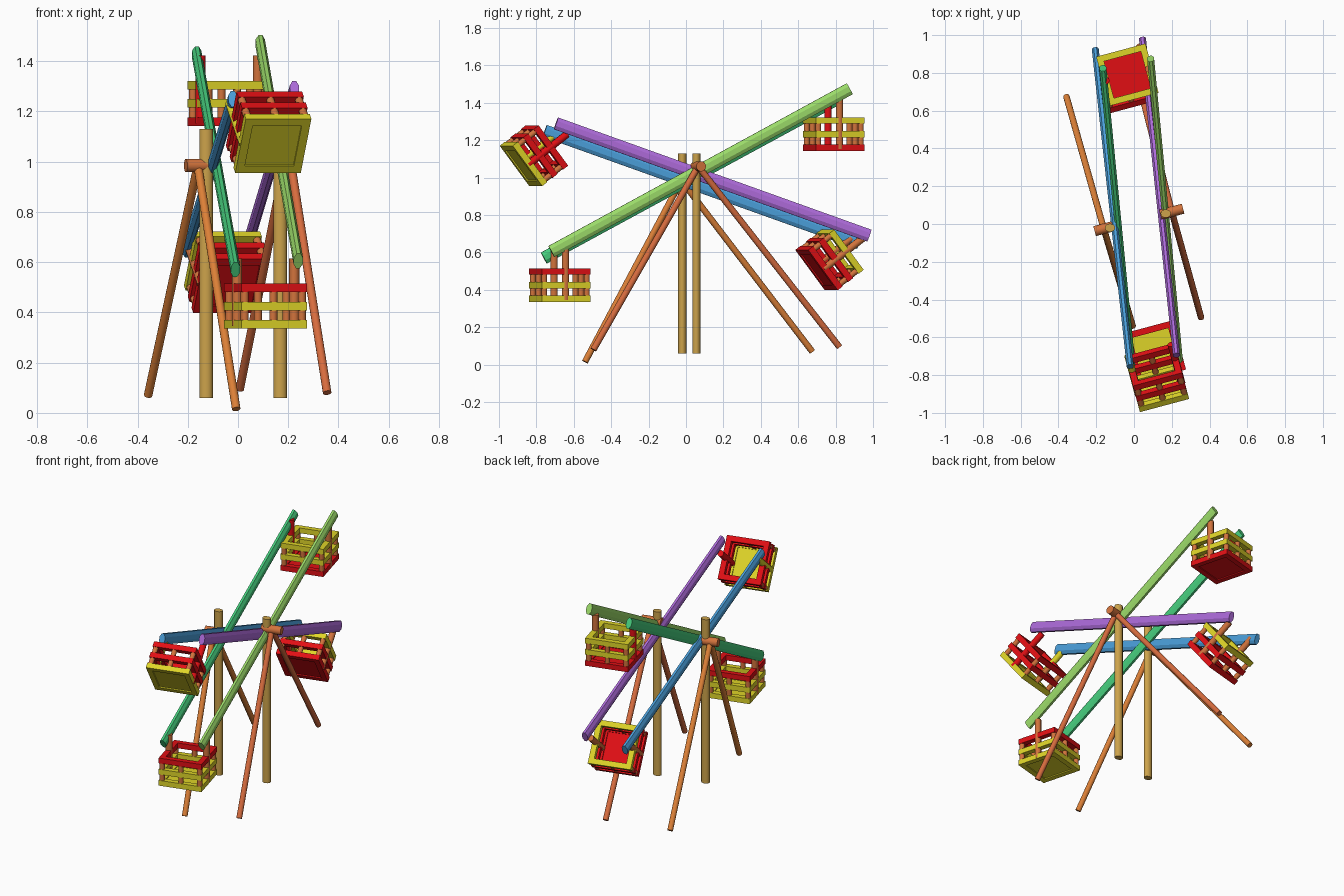
import bpy, math
from mathutils import Vector, Matrix

if "Cube" in bpy.data.objects:
    bpy.data.objects.remove(bpy.data.objects["Cube"])


def material(name, r, g, b):
    lin = [((c / 255 + 0.055) / 1.055) ** 2.4 for c in (r, g, b)]
    m = bpy.data.materials.new(name)
    m.diffuse_color = (*lin, 1)
    m.use_nodes = True
    m.node_tree.nodes["Principled BSDF"].inputs["Base Color"].default_value = m.diffuse_color
    return m


RED = material("red", 225, 15, 20)
YELLOW = material("yellow", 222, 212, 40)
TAN = material("tan wood", 205, 163, 75)
ORANGE = material("orange wood", 220, 128, 55)
RUST = material("rust wood", 215, 108, 62)
SLAT = material("slat wood", 210, 115, 60)
LIME = material("light green", 155, 218, 105)
SEA = material("sea green", 70, 205, 125)
BLUE = material("blue", 75, 160, 220)
PURPLE = material("purple", 175, 108, 220)

AXLE = Vector((0.966, 0.259, 0))      # axle direction, yawed 15 degrees


def rod(name, p, q, rx, ry, mat, sides=14, smooth=True):
    """Prism from p to q; rx is the half width sideways, ry the half height."""
    p, q = Vector(p), Vector(q)
    z = (q - p).normalized()
    side = z.cross(Vector((0, 0, 1)))
    x = side.normalized() if side.length > 0.01 else Vector((1, 0, 0))
    y = z.cross(x)
    bpy.ops.mesh.primitive_cylinder_add(vertices=sides, radius=1, depth=1)
    o = bpy.context.object
    o.name = name
    o.data.transform(Matrix.Rotation(math.pi / sides, 4, 'Z'))
    o.data.transform(Matrix.Diagonal((rx, ry, (q - p).length, 1)))
    o.data.transform(Matrix((x, y, z)).transposed().to_4x4())
    o.location = (p + q) / 2
    o.data.materials.append(mat)
    if smooth:
        bpy.ops.object.shade_smooth_by_angle(angle=math.radians(40))
    return o


def box(name, frame, centre, size, mat):
    bpy.ops.mesh.primitive_cube_add(size=1)
    o = bpy.context.object
    o.name = name
    o.data.transform(Matrix.Diagonal((*size, 1)))
    o.matrix_world = frame @ Matrix.Translation(centre)
    o.data.materials.append(mat)
    return o


# Two upright posts
rod("left_post", (-0.127, -0.02, 0.06), (-0.127, -0.02, 1.13), 0.027, 0.022, TAN)
rod("right_post", (0.168, 0.055, 0.06), (0.168, 0.055, 1.13), 0.027, 0.022, TAN)

# Axle stubs and splayed legs
for side, hub, half, feet, mat in (
        ("left", (-0.16, -0.025, 0.985), 0.05, ((-0.007, -0.54, 0.015), (-0.358, 0.675, 0.07)), ORANGE),
        ("right", (0.20, 0.065, 1.06), 0.062, ((0.355, -0.495, 0.08), (0.007, 0.82, 0.095)), RUST)):
    hub = Vector(hub)
    rod(side + "_axle_stub", hub - AXLE * half, hub + AXLE * half, 0.027, 0.027, SLAT)
    for label, foot in zip(("front", "rear"), feet):
        rod(f"{side}_{label}_leg", foot, hub, 0.017, 0.017, mat)

# Four wheel beams, crossing in pairs
for name, p, q, mat in (
        ("right_rising_beam", (0.24, -0.72, 0.605), (0.088, 0.875, 1.475), LIME),
        ("left_rising_beam", (-0.01, -0.76, 0.57), (-0.165, 0.825, 1.43), SEA),
        ("right_falling_beam", (0.225, -0.695, 1.29), (0.045, 0.98, 0.69), PURPLE),
        ("left_falling_beam", (-0.02, -0.755, 1.25), (-0.205, 0.925, 0.65), BLUE)):
    rod(name, p, q, 0.02, 0.036, mat, sides=8, smooth=False)


def ring(name, frame, z, outer, width, height, mat):
    """Square frame made of four rails."""
    c = (outer - width) / 2
    for i, s in enumerate((-1, 1)):
        box(f"{name}_cross_rail_{i}", frame, (0, s * c, z), (outer, width, height), mat)
        box(f"{name}_side_rail_{i}", frame, (s * c, 0, z), (width, outer - 2 * width, height), mat)


def basket(name, centre, tilt, floor, middle, top, hangers):
    """Open slatted basket; local x is the axle, z points to the opening."""
    frame = (Matrix.Translation(centre) @ Matrix.Rotation(math.radians(15), 4, 'Z')
             @ Matrix.Rotation(-tilt, 4, 'X'))
    S, W, H = 0.27, 0.034, 0.034
    ring(name + "_floor", frame, -0.073, S, W, H, floor)
    box(name + "_floor_panel", frame, (0, 0, -0.073), (S - 2 * W, S - 2 * W, 0.02), floor)
    ring(name + "_middle", frame, 0, S, W, H, middle)
    ring(name + "_top", frame, 0.073, S, W, H, top)
    c = (S - W) / 2
    for sx in (-1, 1):                   # corner uprights
        for sy in (-1, 1):
            rod(name + "_upright", frame @ Vector((sx * c, sy * c, -0.08)),
                frame @ Vector((sx * c, sy * c, 0.08)), 0.016, 0.016, SLAT, 10)
    for sy in (-1, 1):                   # middle uprights, front and back
        rod(name + "_middle_upright", frame @ Vector((0, sy * c, -0.08)),
            frame @ Vector((0, sy * c, 0.08)), 0.016, 0.016, SLAT, 10)
    for sx, mat in zip((-1, 1), hangers):  # hangers up to the beams
        rod(name + "_hanger", frame @ Vector((sx * c, 0, -0.08)),
            frame @ Vector((sx * c, 0, 0.19)), 0.02, 0.02, mat, 10)


TILT = math.radians(-52.8)
basket("front_lower_basket", (0.11, -0.675, 0.425), 0, YELLOW, YELLOW, RED, (SLAT, SLAT))
basket("rear_upper_basket", (-0.035, 0.79, 1.232), 0, RED, YELLOW, YELLOW, (RED, SLAT))
basket("front_upper_basket", (0.122, -0.813, 1.117), -TILT, YELLOW, RED, RED, (YELLOW, RED))
basket("rear_lower_basket", (-0.045, 0.767, 0.56), -TILT, RED, RED, YELLOW, (SLAT, SLAT))
